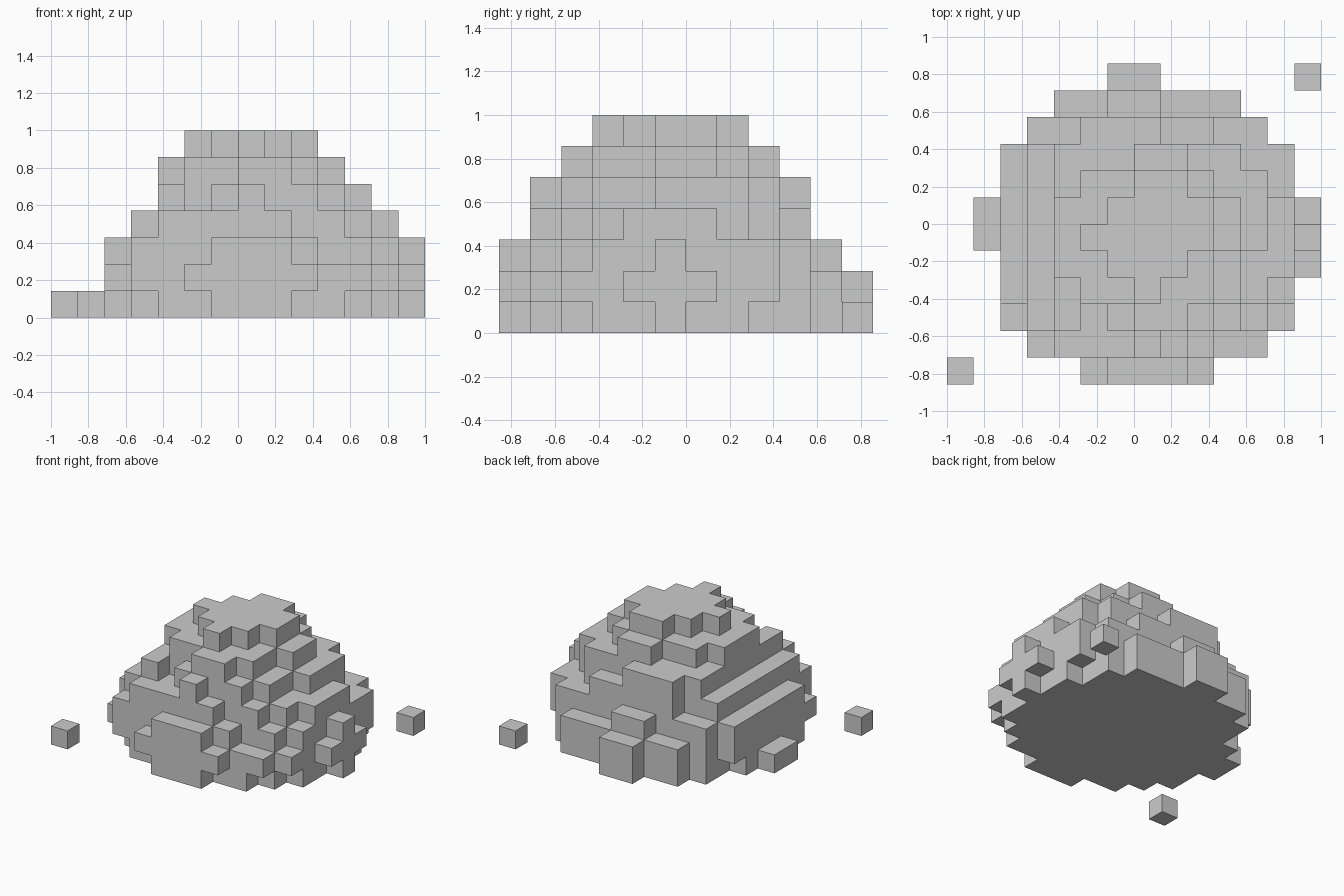
import bpy
import bmesh
from mathutils import Vector

CELL = 1 / 7

default_cube = bpy.data.objects.get("Cube")
if default_cube:
    bpy.data.objects.remove(default_cube, do_unlink=True)

stone = bpy.data.materials.new("stone_grey")
stone.use_nodes = True
colour = (0.6, 0.6, 0.6, 1)
stone.diffuse_color = colour
stone.node_tree.nodes["Principled BSDF"].inputs["Base Color"].default_value = colour


def disc(cx, cy, rx, ry):
    """Grid cells whose centre lies in an ellipse."""
    return {(x, y) for x in range(-7, 7) for y in range(-6, 6)
            if ((x - cx) / rx) ** 2 + ((y - cy) / ry) ** 2 <= 1}


def ledge(x0, x1, y0, y1):
    """Rectangle of grid cells, ends included."""
    return {(x, y) for x in range(x0, x1 + 1) for y in range(y0, y1 + 1)}


def block_object(name, cells):
    """Mesh of the outer faces of a set of cubic cells."""
    bm = bmesh.new()
    for cell in cells:
        for axis in range(3):
            for sign in (-1, 1):
                normal = Vector((0, 0, 0))
                normal[axis] = sign
                if tuple(int(c + n) for c, n in zip(cell, normal)) in cells:
                    continue
                u, v = Vector((0, 0, 0)), Vector((0, 0, 0))
                u[(axis + 1) % 3] = 1
                v[(axis + 2) % 3] = sign
                middle = Vector(cell) + Vector((0.5, 0.5, 0.5)) + normal / 2
                corners = [middle + (a * u + b * v) / 2
                           for a, b in ((-1, -1), (1, -1), (1, 1), (-1, 1))]
                bm.faces.new([bm.verts.new(c * CELL) for c in corners])
    bmesh.ops.remove_doubles(bm, verts=bm.verts, dist=CELL / 100)
    mesh = bpy.data.meshes.new(name)
    bm.to_mesh(mesh)
    bm.free()
    mesh.materials.append(stone)
    obj = bpy.data.objects.new(name, mesh)
    bpy.context.collection.objects.link(obj)


# Mound layers from the ground up: a rounded core with ledges and notches
base = disc(0, -0.5, 5.9, 5.4)
layers = [
    base - {(5, 2), (-5, 2)} | ledge(-1, 1, -6, -6) | ledge(-1, 0, 5, 5)
    | ledge(-6, -6, -1, 0) | ledge(6, 6, -1, -1),
    base | ledge(-2, 2, -6, -6) | ledge(-1, 0, 5, 5)
    | ledge(6, 6, -2, 0) | ledge(-5, 5, -4, -4) | ledge(-4, 4, -5, -5),
    disc(0, -0.5, 5.5, 5) - ledge(-2, -2, 4, 4) - ledge(1, 2, 4, 4)
    | ledge(-1, 1, -6, -6) | ledge(-4, 2, -5, -5) | ledge(-4, 4, 3, 3)
    | ledge(-5, -5, -3, 2) | ledge(5, 5, -3, 2) | ledge(6, 6, -1, -1)
    | ledge(-4, 4, -4, -4),
    disc(0.5, -1, 4.7, 4.3) - {(2, -5)} | ledge(-3, 1, -5, -5)
    | ledge(-4, -4, -4, 2) | ledge(-3, -3, -4, 2) | ledge(-2, -2, 3, 3),
    disc(0.5, -1, 3.7, 4.1) - {(1, -5), (4, -2), (-2, -4), (3, -4), (1, 3)}
    | ledge(-3, -3, -4, 2) | ledge(4, 4, 1, 1) | ledge(-2, 0, 3, 3),
    disc(0.25, -1, 3.3, 3.2) - {(3, -2)} | ledge(-3, -3, -2, 0),
    disc(0.5, -1, 2.1, 2.1) - {(2, -2), (1, -3)} | ledge(-2, -2, -1, -1),
]
block_object("rock_mound", {(x, y, z) for z, layer in enumerate(layers)
                            for x, y in layer})

# Loose stones at opposite corners
block_object("front_loose_stone", {(-7, -6, 0)})
block_object("back_loose_stone", {(6, 5, 0)})
